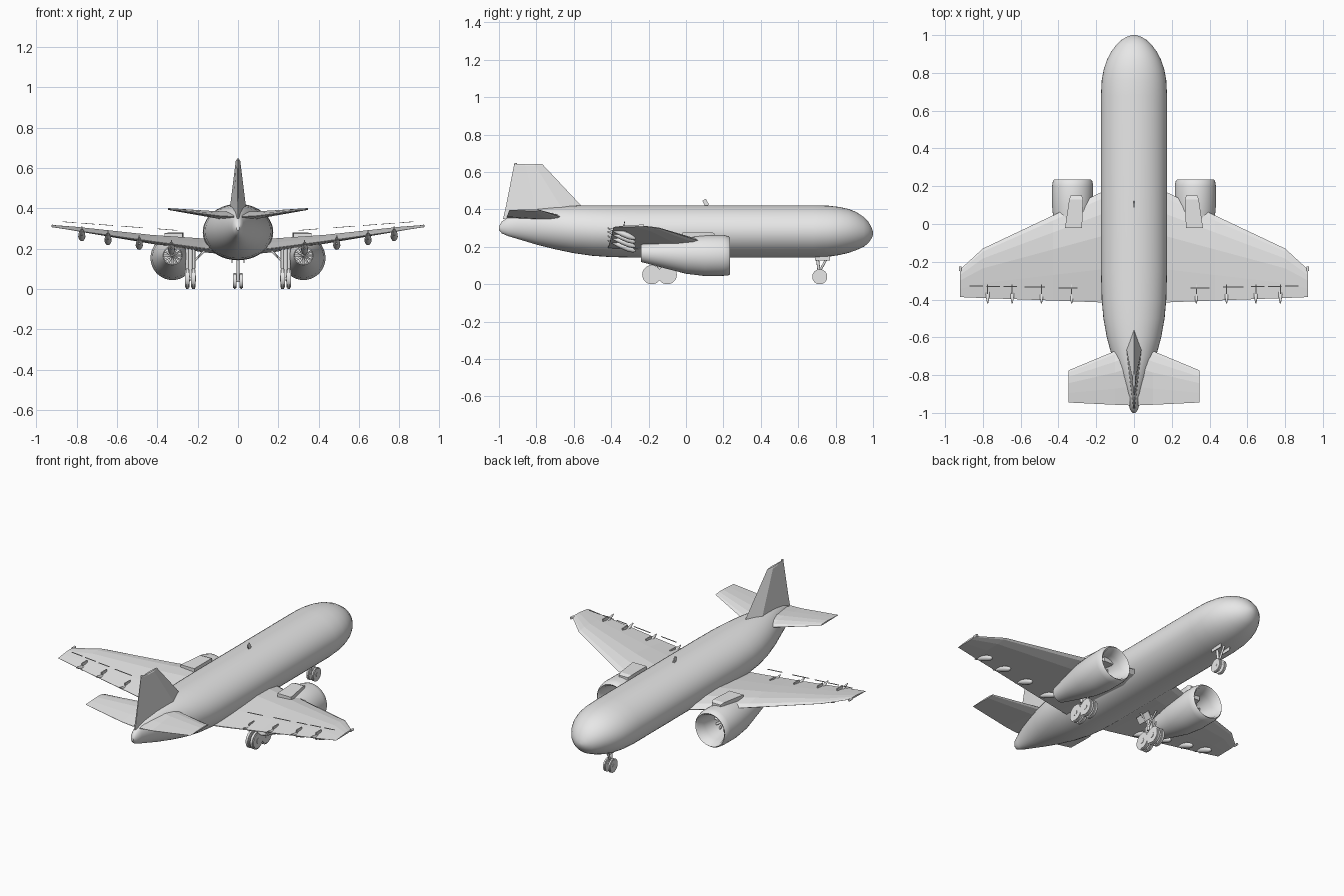
import bpy, bmesh, math
from mathutils import Vector, Matrix

if "Cube" in bpy.data.objects:
    bpy.data.objects.remove(bpy.data.objects["Cube"], do_unlink=True)

GREY = (0.8, 0.8, 0.8, 1)
paint = bpy.data.materials.new("light_grey")
paint.use_nodes = True
paint.diffuse_color = GREY
paint.node_tree.nodes["Principled BSDF"].inputs["Base Color"].default_value = GREY


def finish(name, bm, angle=None):
    bmesh.ops.recalc_face_normals(bm, faces=bm.faces)
    mesh = bpy.data.meshes.new(name)
    bm.to_mesh(mesh)
    bm.free()
    mesh.materials.append(paint)
    ob = bpy.data.objects.new(name, mesh)
    bpy.context.collection.objects.link(ob)
    if angle:
        bpy.ops.object.select_all(action="DESELECT")
        ob.select_set(True)
        bpy.context.view_layer.objects.active = ob
        bpy.ops.object.shade_smooth_by_angle(angle=math.radians(angle))
    return ob


def loft(name, rings, angle=None, closed=False):
    """Skin rings of equal point count; cap the ends or close the loop."""
    bm = bmesh.new()
    vs = [[bm.verts.new(p) for p in r] for r in rings]
    pairs = list(zip(vs, vs[1:]))
    if closed:
        pairs.append((vs[-1], vs[0]))
    else:
        bm.faces.new(vs[0])
        bm.faces.new(vs[-1])
    n = len(vs[0])
    for a, b in pairs:
        for i in range(n):
            j = (i + 1) % n
            bm.faces.new((a[i], a[j], b[j], b[i]))
    return finish(name, bm, angle)


def ellipse(x, y, z, rx, rz, n=40):
    turn = [2 * math.pi * i / n for i in range(n)]
    return [(x + rx * math.cos(t), y, z + rz * math.sin(t)) for t in turn]


def add_rod(bm, a, b, r, seg=12, r2=None):
    a, b = Vector(a), Vector(b)
    m = Matrix.Translation((a + b) / 2) @ (b - a).to_track_quat("Z", "Y").to_matrix().to_4x4()
    bmesh.ops.create_cone(bm, cap_ends=True, segments=seg, radius1=r,
                          radius2=r if r2 is None else r2, depth=(b - a).length, matrix=m)


def add_box(bm, centre, size, turn=Matrix()):
    m = Matrix.Translation(centre) @ turn @ Matrix.Diagonal((*size, 1))
    bmesh.ops.create_cube(bm, size=1, matrix=m)


def add_wheel(bm, x, y, r, width):
    # Tyre with chamfered shoulders and a raised hub
    h = width / 2
    add_rod(bm, (x - h * 0.6, y, r), (x + h * 0.6, y, r), r, 32)
    add_rod(bm, (x - h, y, r), (x + h, y, r), r * 0.88, 32)
    add_rod(bm, (x - h * 1.2, y, r), (x + h * 1.2, y, r), r * 0.3, 16)


# Fuselage: y, half width, bottom, top
stations = [(-1, .008, .29, .31), (-.985, .02, .272, .335), (-.95, .03, .257, .36),
            (-.9, .047, .242, .382), (-.8, .082, .212, .405), (-.7, .117, .187, .415),
            (-.6, .144, .166, .42), (-.5, .162, .152, .422), (-.4, .171, .145, .422),
            (-.25, .175, .142, .422), (.68, .175, .142, .422), (.76, .171, .147, .42),
            (.82, .16, .156, .413), (.87, .143, .168, .402), (.91, .122, .182, .386),
            (.95, .093, .2, .36), (.975, .066, .22, .334), (.992, .036, .244, .304),
            (1, .01, .264, .28)]
loft("fuselage", [ellipse(0, y, (b + t) / 2, w, (t - b) / 2) for y, w, b, t in stations], 40)

# Chordwise section: fraction from leading edge, height factor
SECTION = [(0, 0), (.06, .5), (.2, .9), (.4, 1), (.7, .6), (1, .06),
           (1, -.04), (.6, -.3), (.25, -.5), (.05, -.3)]


def foil(x, lead, trail, z_lead, z_trail, thick):
    return [(x, lead + (trail - lead) * f, z_lead + (z_trail - z_lead) * f + thick * h)
            for f, h in SECTION]


# Fin with a wedge section
def fin_ring(z, lead, trail, w):
    prof = [(0, 0), (.28, 1), (.62, .6), (1, .08), (1, -.08), (.62, -.6), (.28, -1)]
    return [(w * k, lead + (trail - lead) * f, z) for f, k in prof]


loft("tail_fin", [fin_ring(.35, -.495, -.978, .046), fin_ring(.42, -.56, -.962, .038),
                  fin_ring(.635, -.762, -.92, .011), fin_ring(.642, -.768, -.919, .006)])

bm = bmesh.new()
add_rod(bm, (0, -.91, .64), (0, -.91, .648), .006)
add_box(bm, (0, .105, .436), (.006, .022, .035), Matrix.Rotation(.5, 4, "X"))
finish("antenna_and_fin_light", bm)

for side, s in (("left", 1), ("right", -1)):
    # Main wing and tailplane
    loft(side + "_wing", [foil(s * .08, .21, -.418, .2, .19, .05),
                          foil(s * .175, .167, -.415, .207, .2, .046),
                          foil(s * .43, .045, -.405, .24, .235, .03),
                          foil(s * .8, -.13, -.392, .296, .288, .015),
                          foil(s * .92, -.24, -.387, .312, .306, .007)])
    loft(side + "_tailplane", [foil(s * .02, -.63, -.96, .352, .357, .03),
                               foil(s * .1, -.672, -.957, .36, .362, .024),
                               foil(s * .347, -.775, -.945, .395, .395, .006)])

    # Wing tip light and thin spoiler strips
    bm = bmesh.new()
    add_rod(bm, (s * .92, -.25, .312), (s * .92, -.225, .312), .007)
    finish(side + "_tip_light", bm)
    bm = bmesh.new()
    for x0, x1 in ((.3, .4), (.47, .58), (.62, .69), (.71, .78), (.8, .87)):
        x = (x0 + x1) / 2
        add_box(bm, (s * x, -.345 + .02 * x, .268 + .075 * x), (x1 - x0, .005, .003),
                Matrix.Rotation(-.075 * s, 4, "Y"))
    finish(side + "_spoiler_strips", bm)

    # Flap track fairings, thick in front and pointed behind
    for i, x in enumerate((.33, .49, .645, .775)):
        z = .17 + .15 * x - .035
        shape = [(-.27, .004), (-.285, .013), (-.31, .018), (-.35, .016), (-.42, .003)]
        loft(f"{side}_flap_fairing_{i + 1}",
             [ellipse(s * x, y, z - (y + .29) * .38, r, r, 12) for y, r in shape], 40)
    bm = bmesh.new()
    for x in (.33, .49, .645, .775):
        add_box(bm, (s * x, -.345, .17 + .15 * x), (.006, .05, .045))
    finish(side + "_fairing_mounts", bm)

    # Engine: nacelle shell with open duct (y, radius, centre height)
    ex = s * .325
    shell = [(.236, .097, .151), (.228, .104, .152), (.2, .109, .154), (.1, .109, .153),
             (0, .1, .156), (-.12, .074, .161), (-.24, .047, .166), (-.24, .042, .166),
             (-.1, .052, .161), (.1, .064, .154), (.18, .077, .152), (.228, .088, .151)]
    loft(side + "_nacelle", [ellipse(ex, y, z, r, r) for y, r, z in shell], 40, closed=True)

    # Fans seen in the intake and the nozzle
    for place, y, z, r in (("intake", .1, .154, .064), ("nozzle", -.2, .165, .045)):
        bm = bmesh.new()
        d = .03 if y > 0 else -.03
        add_rod(bm, (ex, y - d / 2, z), (ex, y + d, z), r * .3, 16, r * .08)
        for k in range(12):
            turn = Matrix.Rotation(k * math.pi / 6, 4, "Y")
            offset = turn @ Vector((0, 0, r * .6))
            add_box(bm, Vector((ex, y, z)) + offset, (r * .2, .004, r * .8),
                    turn @ Matrix.Rotation(.5, 4, "Z"))
        finish(f"{side}_{place}_fan", bm)
    bm = bmesh.new()
    add_rod(bm, (ex, -.06, .16), (ex, -.055, .16), .056, 32)
    finish(side + "_engine_core", bm)

    # Pylon slab between nacelle and wing
    slab = []
    for y, x0, x1, top in ((-.02, .275, .365, .276), (.13, .27, .343, .28), (.152, .277, .336, .272)):
        slab.append([(s * x0, y, .2), (s * x1, y, .2), (s * x1, y, top), (s * x0, y, top)])
    loft(side + "_pylon", slab)

    # Main landing gear with four-wheel bogie
    bm = bmesh.new()
    for y in (-.183, -.1):
        for x in (.221, .251):
            add_wheel(bm, s * x, y, .051, .022)
        add_rod(bm, (s * .215, y, .051), (s * .257, y, .051), .009)
    finish(side + "_main_wheels", bm, 35)
    bm = bmesh.new()
    gx = s * .236
    add_rod(bm, (gx, -.185, .051), (gx, -.098, .051), .008)
    add_rod(bm, (gx, -.142, .05), (gx, -.142, .22), .012)
    for x in (.22, .252):
        add_rod(bm, (s * x, -.142, .1), (s * x, -.142, .215), .008)
        add_rod(bm, (s * x, -.142, .12), (s * x, -.06, .21), .005)
    add_rod(bm, (gx, -.142, .12), (s * .165, -.142, .19), .005)
    add_box(bm, (s * .19, -.142, .168), (.005, .1, .042), Matrix.Rotation(-.55 * s, 4, "Y"))
    finish(side + "_main_gear_strut", bm, 35)

# Nose landing gear
bm = bmesh.new()
for x in (-.016, .016):
    add_wheel(bm, x, .715, .04, .016)
finish("nose_wheels", bm, 35)
bm = bmesh.new()
add_rod(bm, (-.018, .715, .04), (.018, .715, .04), .007)
add_rod(bm, (0, .715, .04), (0, .7, .16), .008)
add_rod(bm, (0, .718, .075), (0, .765, .16), .006)
for x in (-.03, .03):
    add_box(bm, (x, .73, .14), (.004, .08, .025))
finish("nose_gear_strut", bm, 35)
